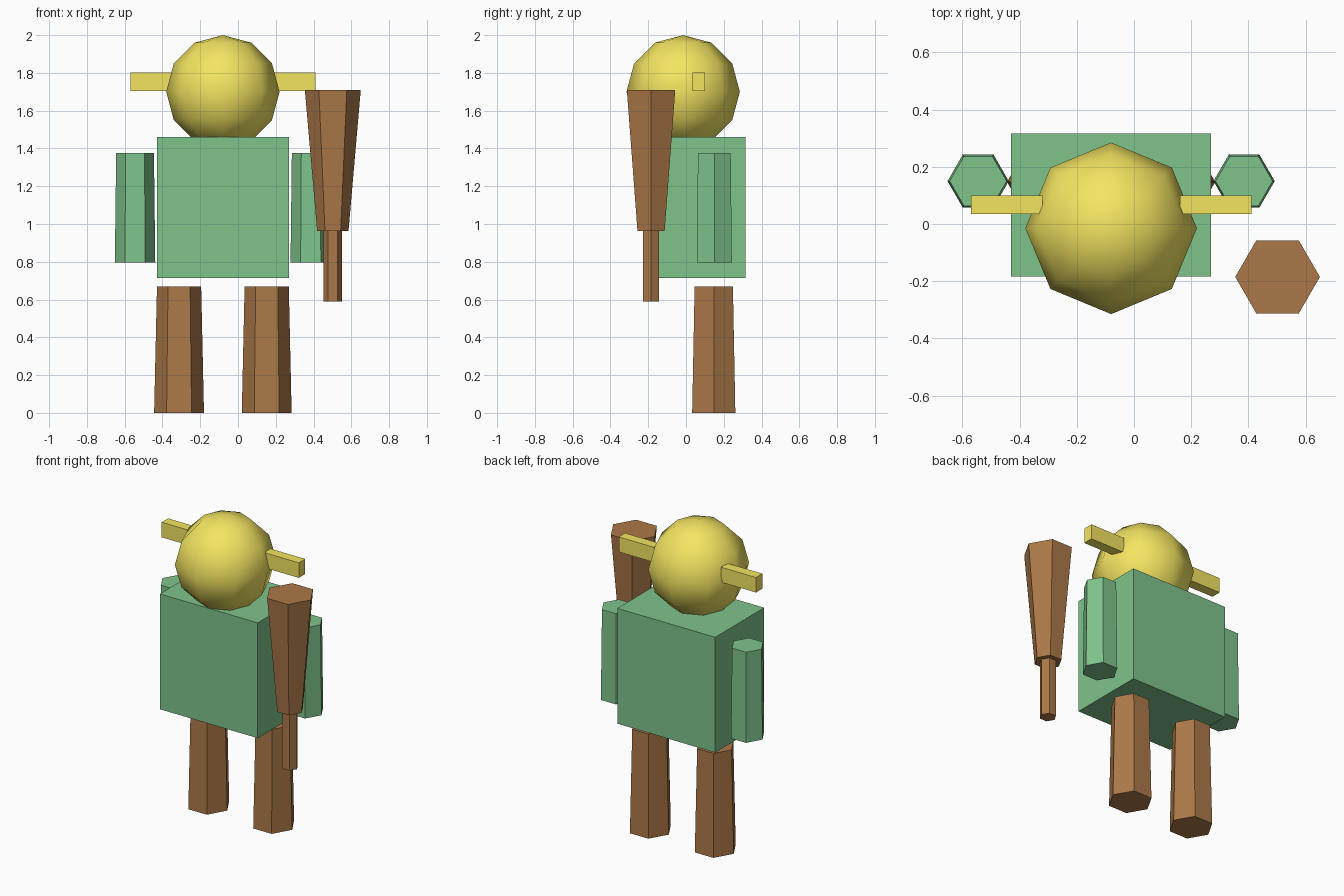
import bpy

if "Cube" in bpy.data.objects:
    bpy.data.objects.remove(bpy.data.objects["Cube"])

CX = -0.08  # the figure's own mirror plane


def material(name, rgb):
    m = bpy.data.materials.new(name)
    m.diffuse_color = (*rgb, 1)
    m.use_nodes = True
    m.node_tree.nodes["Principled BSDF"].inputs["Base Color"].default_value = m.diffuse_color
    return m


YELLOW = material("yellow", (0.90, 0.78, 0.12))
GREEN = material("green", (0.21, 0.55, 0.26))
BROWN = material("brown", (0.41, 0.19, 0.065))


def finish(name, mat):
    ob = bpy.context.object
    ob.name = ob.data.name = name
    ob.data.materials.append(mat)
    return ob


def box(name, mat, center, size):
    bpy.ops.mesh.primitive_cube_add(size=1, location=center)
    ob = finish(name, mat)
    ob.scale = size
    bpy.ops.object.transform_apply(location=False, rotation=False, scale=True)
    return ob


def hex_post(name, mat, x, y, z0, z1, r0, r1):
    """Tapered six-sided post with corners pointing along x."""
    bpy.ops.mesh.primitive_cone_add(vertices=6, radius1=r0, radius2=r1, depth=z1 - z0,
                                    location=(x, y, (z0 + z1) / 2))
    ob = finish(name, mat)
    ob.rotation_euler.z = 0.5235988
    bpy.ops.object.transform_apply(location=False, rotation=True, scale=False)
    return ob


# Torso
box("torso", GREEN, (CX, 0.066, 1.0875), (0.70, 0.50, 0.745))

# Head
bpy.ops.mesh.primitive_uv_sphere_add(segments=8, ring_count=6, radius=0.30,
                                     location=(CX, -0.015, 1.70))
finish("head", YELLOW)
bpy.ops.object.shade_smooth()

# Paired ears, arms and legs
for side, s in (("left", 1), ("right", -1)):
    box(side + "_ear", YELLOW, (CX + s * 0.365, 0.068, 1.753), (0.25, 0.065, 0.097))
    hex_post(side + "_arm", GREEN, CX + s * 0.465, 0.15, 0.795, 1.377, 0.107, 0.10)
    hex_post(side + "_leg", BROWN, CX + s * 0.232, 0.147, 0.0, 0.668, 0.132, 0.117)

# Club
hex_post("club_handle", BROWN, 0.502, -0.185, 0.59, 0.965, 0.049, 0.049)
hex_post("club_head", BROWN, 0.502, -0.185, 0.963, 1.71, 0.083, 0.148)
